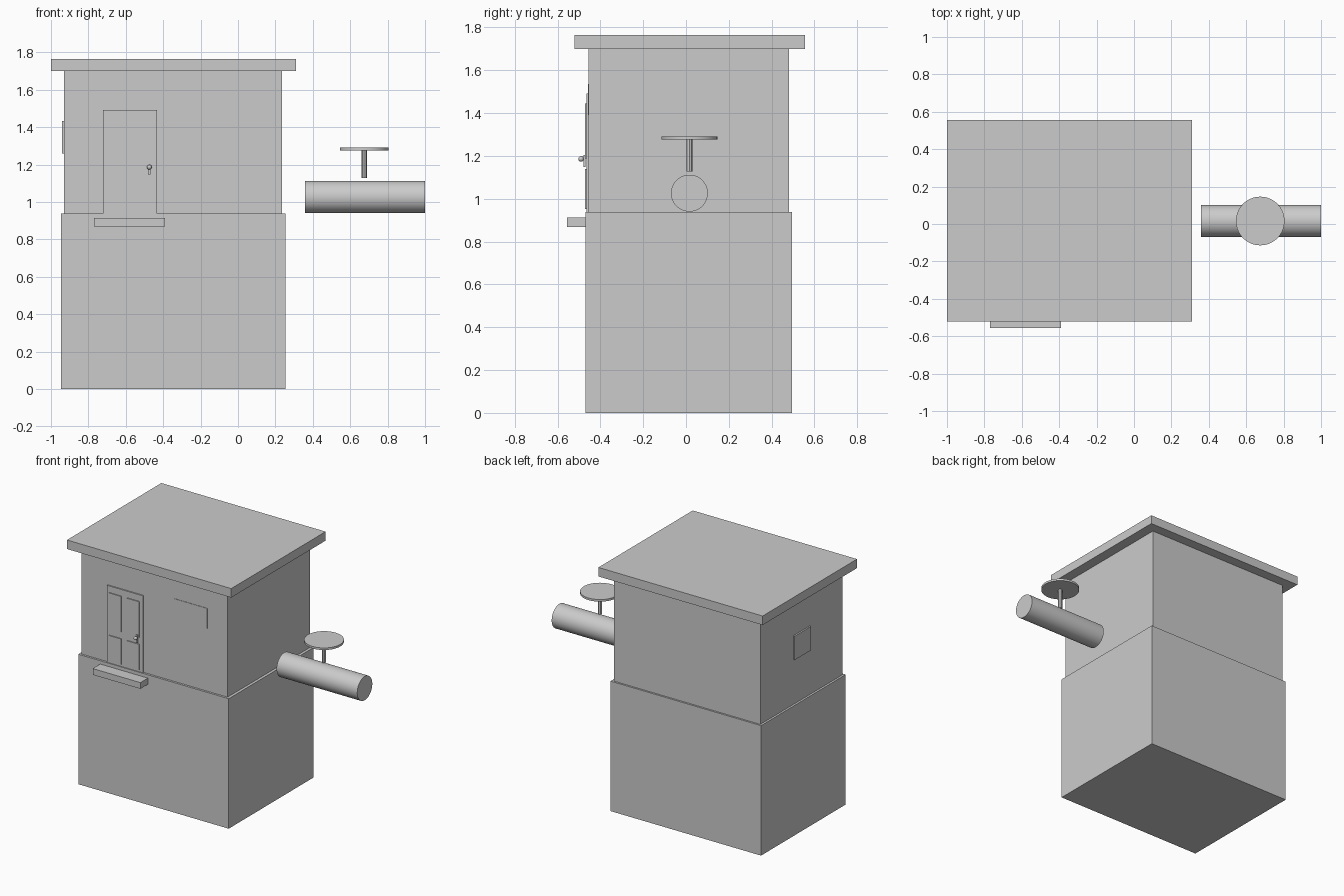
import bpy
import math

default = bpy.data.objects.get("Cube")
if default:
    bpy.data.objects.remove(default, do_unlink=True)

grey = bpy.data.materials.new("plain_grey")
grey.use_nodes = True
COLOUR = (0.6, 0.6, 0.6, 1)
grey.diffuse_color = COLOUR
grey.node_tree.nodes["Principled BSDF"].inputs["Base Color"].default_value = COLOUR


def finish(name):
    ob = bpy.context.object
    ob.name = name
    ob.data.materials.append(grey)
    return ob


def box(name, x, y, z):
    """Box given by its (low, high) extent along each axis."""
    spans = (x, y, z)
    bpy.ops.mesh.primitive_cube_add(size=1, location=[(a + b) / 2 for a, b in spans])
    ob = finish(name)
    ob.scale = [b - a for a, b in spans]
    bpy.ops.object.transform_apply(location=False, rotation=False, scale=True)
    return ob


def rod(name, radius, length, centre, rotation=(0, 0, 0), sides=64):
    bpy.ops.mesh.primitive_cylinder_add(vertices=sides, radius=radius, depth=length,
                                        location=centre, rotation=rotation)
    ob = finish(name)
    if sides > 8:
        bpy.ops.object.shade_smooth_by_angle(angle=math.radians(30))
    return ob


# Building
box("lower_storey", (-0.945, 0.255), (-0.47, 0.495), (0, 0.937))
box("upper_storey", (-0.93, 0.235), (-0.455, 0.482), (0.937, 1.70))
box("roof_slab", (-1.0, 0.31), (-0.52, 0.555), (1.70, 1.765))

# Door with four raised panels, and its step
box("door", (-0.722, -0.434), (-0.464, -0.45), (0.937, 1.492))
for side, x in (("left", (-0.556, -0.459)), ("right", (-0.702, -0.604))):
    for level, z in (("upper", (1.188, 1.445)), ("lower", (0.953, 1.138))):
        box(f"door_panel_{level}_{side}", x, (-0.471, -0.46), z)
box("door_step", (-0.77, -0.39), (-0.555, -0.47), (0.868, 0.913))

# Door handle
KNOB_X, KNOB_Z = -0.474, 1.186
box("lock_plate", (KNOB_X - 0.006, KNOB_X + 0.006), (-0.478, -0.47), (1.147, 1.205))
rod("knob_stem", 0.005, 0.02, (KNOB_X, -0.482, KNOB_Z), (math.pi / 2, 0, 0), 16)
bpy.ops.mesh.primitive_uv_sphere_add(segments=16, ring_count=8, radius=0.013,
                                     location=(KNOB_X, -0.49, KNOB_Z))
finish("door_knob")
bpy.ops.object.shade_smooth()

# Thin wall plates
box("front_window", (-0.185, 0.075), (-0.458, -0.45), (1.392, 1.535))
box("side_window", (-0.941, -0.925), (-0.08, 0.105), (1.26, 1.432))

# Floating pipe with a round table on a post above it
rod("pipe", 0.086, 0.643, (0.6785, 0.016, 1.026), (0, math.pi / 2, 0))
rod("table_post", 0.0145, 0.15, (0.675, 0.016, 1.203), sides=8)
rod("table_top", 0.13, 0.015, (0.675, 0.016, 1.283))
